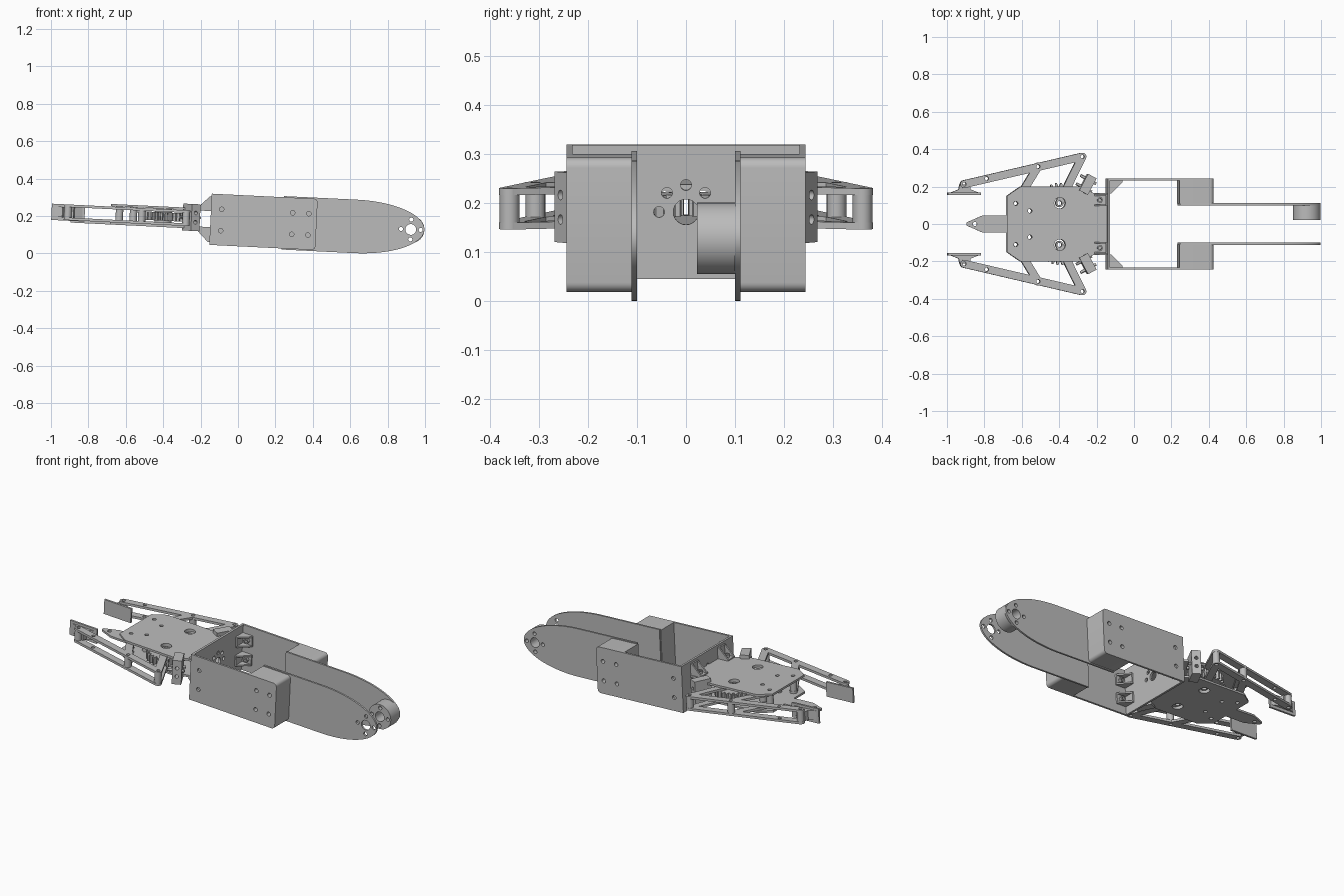
import bpy, bmesh, math
from mathutils import Matrix

cube = bpy.data.objects.get("Cube")
if cube:
    bpy.data.objects.remove(cube, do_unlink=True)

GREY = (0.5, 0.5, 0.5, 1)
grey = bpy.data.materials.new("plain_grey")
grey.use_nodes = True
grey.diffuse_color = GREY
grey.node_tree.nodes["Principled BSDF"].inputs["Base Color"].default_value = GREY

# The whole arm leans slightly down towards +x
TILT = Matrix.Translation((0, 0, 0.175)) @ Matrix.Rotation(math.radians(2.8), 4, 'Y')
PLANES = {
    'XY': Matrix.Identity(4),
    'XZ': Matrix(((1, 0, 0, 0), (0, 0, 1, 0), (0, 1, 0, 0), (0, 0, 0, 1))),
    'YZ': Matrix(((0, 0, 1, 0), (1, 0, 0, 0), (0, 1, 0, 0), (0, 0, 0, 1))),
}


def arc(cx, cy, rx, ry, start, end, n):
    return [(cx + rx * math.cos(math.radians(start + (end - start) * i / n)),
             cy + ry * math.sin(math.radians(start + (end - start) * i / n))) for i in range(n + 1)]


def circle(cx, cy, r, n=24):
    return arc(cx, cy, r, r, 0, 360, n)[:-1]


def rect(x0, x1, y0, y1):
    return [(x0, y0), (x1, y0), (x1, y1), (x0, y1)]


def capsule(p, q, r):
    a = math.degrees(math.atan2(q[1] - p[1], q[0] - p[0]))
    return arc(*q, r, r, a - 90, a + 90, 10) + arc(*p, r, r, a + 90, a + 270, 10)


def sheet(name, plane, outline, lo, hi, holes=(), place=Matrix.Identity(4)):
    """Extrude an outline, with round holes (x, y, r), between two levels."""
    curve = bpy.data.curves.new(name, 'CURVE')
    curve.dimensions, curve.fill_mode = '2D', 'BOTH'
    curve.extrude = abs(hi - lo) / 2
    for ring in [outline] + [circle(*h) for h in holes]:
        s = curve.splines.new('POLY')
        s.points.add(len(ring) - 1)
        for point, (x, y) in zip(s.points, ring):
            point.co = (x, y, 0, 1)
        s.use_cyclic_u = True
    helper = bpy.data.objects.new(name + "_outline", curve)
    bpy.context.collection.objects.link(helper)
    bpy.context.view_layer.update()
    graph = bpy.context.evaluated_depsgraph_get()
    mesh = bpy.data.meshes.new_from_object(helper.evaluated_get(graph))
    bpy.data.objects.remove(helper, do_unlink=True)
    mesh.transform(TILT @ place @ PLANES[plane] @ Matrix.Translation((0, 0, (lo + hi) / 2)))
    bm = bmesh.new()
    bm.from_mesh(mesh)
    bmesh.ops.remove_doubles(bm, verts=bm.verts, dist=1e-5)
    bmesh.ops.recalc_face_normals(bm, faces=bm.faces)
    for f in bm.faces:
        f.smooth = True
    bm.to_mesh(mesh)
    bm.free()
    mesh.set_sharp_from_angle(angle=math.radians(30))
    mesh.materials.clear()
    mesh.materials.append(grey)
    mesh.name = name
    ob = bpy.data.objects.new(name, mesh)
    bpy.context.collection.objects.link(ob)
    return ob


def corner_bracket(name, place):
    """Two triangular ribs, two flanges and a bolt; legs along local x and z."""
    leg, half, t = 0.068, 0.032, 0.009
    for s in (-1, 1):
        sheet(name + "_rib", 'XZ', [(0, 0), (leg, 0), (leg, t), (t, leg), (0, leg)],
              s * half, s * (half - t), place=place)
    sheet(name + "_foot", 'XY', rect(0, leg, -half, half), 0, t, place=place)
    sheet(name + "_back", 'YZ', rect(-half, half, 0, leg), 0, t, place=place)
    sheet(name + "_bolt", 'XY', circle(0.038, 0, 0.016, 6), t, 0.025,
          [(0.038, 0, 0.008, 12)], place)


# Cross wall with a shaft hole and a half ring of screw holes
ring = [(x, y, 0.011) for x, y in arc(0, 0, 0.055, 0.055, 0, 180, 4)]
sheet("cross_wall", 'YZ', rect(-0.244, 0.244, -0.137, 0.137), -0.147, -0.134,
      [(0, 0, 0.026)] + ring)

# Wrist mount holes on the long arm plates
WRIST = (0.925, -0.002)
wrist_holes = [(*WRIST, 0.029)] + [(x, y, 0.011) for x, y in circle(*WRIST, 0.053, 4)]
arm_outline = [(0.24, -0.143)] + arc(0.63, 0, 0.368, 0.143, -90, 90, 40) + [(0.24, 0.143)]
block_outline = ([(0.237, -0.137)] + arc(0.4, -0.117, 0.02, 0.02, -90, 0, 6)
                 + arc(0.4, 0.117, 0.02, 0.02, 0, 90, 6) + [(0.237, 0.137)])
block_holes = [(x, z, 0.012) for x in (0.29, 0.377) for z in (-0.059, 0.056)]

for side, label in ((1, "left"), (-1, "right")):
    # Side frame
    sheet(label + "_side_plate", 'XZ', rect(-0.147, 0.24, -0.137, 0.137),
          side * 0.232, side * 0.244, [(-0.09, z, 0.012) for z in (-0.058, 0.056)])
    sheet(label + "_spacer_block", 'XZ', block_outline, side * 0.109, side * 0.244, block_holes)
    sheet(label + "_arm_plate", 'XZ', arm_outline, side * 0.1, side * 0.111, wrist_holes)

    # Corner brackets inside the frame and between wall and gripper
    for level in (-1, 1):
        inside = Matrix(((1, 0, 0, -0.134), (0, 0, -side, side * 0.232),
                         (0, 1, 0, level * 0.057), (0, 0, 0, 1)))
        corner_bracket(label + "_frame_bracket", inside)
        outside = Matrix(((-1, 0, 0, -0.147), (0, 1, 0, side * 0.128),
                          (0, 0, level, level * 0.054), (0, 0, 0, 1)))
        corner_bracket(label + "_gripper_bracket", outside)

    # Gear
    gear_c = (-0.4, side * 0.112)
    teeth = []
    for i in range(24):
        for offset, r in ((0, 0.09), (0.3, 0.09), (0.5, 0.108), (0.8, 0.108)):
            a = 2 * math.pi * (i + offset) / 24
            teeth.append((gear_c[0] + r * math.cos(a), gear_c[1] + r * math.sin(a)))
    sheet(label + "_gear", 'XY', teeth, -0.02, 0.025, [(*gear_c, 0.03)])
    for low, high in ((-0.042, -0.02), (0.025, 0.048)):
        sheet(label + "_gear_hub", 'XY', circle(*gear_c, 0.045), low, high, [(*gear_c, 0.03)])

    # Paired linkage bars, upper and lower
    elbow, middle = (-0.278, side * 0.36), (-0.515, side * 0.307)
    outer, tip = (-0.79, side * 0.243), (-0.91, side * 0.213)
    anchor = (-0.635, side * 0.11)
    for lo, hi in ((-0.042, -0.028), (0.028, 0.042)):
        sheet(label + "_finger_bar", 'XY', capsule(elbow, tip, 0.021), lo, hi,
              [(*p, 0.01) for p in (elbow, middle, outer, tip)])
        sheet(label + "_drive_link", 'XY', capsule(elbow, gear_c, 0.021), lo, hi,
              [(*elbow, 0.01), (*gear_c, 0.012)])
        sheet(label + "_follower_link", 'XY', capsule(middle, anchor, 0.021), lo, hi,
              [(*middle, 0.01), (*anchor, 0.01)])
    for p in (elbow, middle, tip):
        sheet(label + "_joint_pin", 'XY', circle(*p, 0.02), -0.03, 0.03, [(*p, 0.01)])
    for p in (anchor, (-0.56, side * 0.07)):
        sheet(label + "_plate_spacer", 'XY', circle(*p, 0.02), -0.04, 0.045, [(*p, 0.011)])

    # Finger pad and its mount
    mount = [(-0.935, 0.21), (-0.88, 0.21), (-0.875, 0.185), (-0.83, 0.167),
             (-0.985, 0.167), (-0.94, 0.185)]
    sheet(label + "_pad_mount", 'XY', [(x, side * y) for x, y in mount], -0.028, 0.028)
    sheet(label + "_finger_pad", 'XY', rect(-0.998, -0.82, side * 0.156, side * 0.168),
          -0.045, 0.042)

    # Angled sensor bracket with two pegs
    place = (Matrix.Translation((-0.25, side * 0.212, 0.005))
             @ Matrix.Rotation(side * math.radians(-28), 4, 'Z'))
    sheet(label + "_angled_bracket", 'XZ', rect(-0.026, 0.026, -0.072, 0.072), -0.05, 0.05,
          [(0, z, 0.01) for z in (-0.025, 0.025)], place)
    for y in (-0.025, 0.025):
        sheet(label + "_bracket_peg", 'YZ', circle(y, 0, 0.008, 12), -0.055, 0.04, place=place)

# Boss on the inner face of the left arm plate
sheet("wrist_boss", 'XZ', circle(*WRIST, 0.073, 48), 0.022, 0.1, wrist_holes)

# Gripper plates above and below the gears
half = [(-0.682, 0.15), (-0.61, 0.2), (-0.275, 0.2), (-0.22, 0.165), (-0.14, 0.165)]
plate = half + [(x, -y) for x, y in reversed(half)]
plate_holes = [(x, s * y, r) for s in (1, -1)
               for x, y, r in ((-0.4, 0.112, 0.03), (-0.635, 0.11, 0.011), (-0.56, 0.07, 0.011))]
sheet("upper_gripper_plate", 'XY', plate, 0.044, 0.056, plate_holes)
sheet("lower_gripper_plate", 'XY', plate, -0.054, -0.042, plate_holes)
tongue = [(-0.67, 0.045), (-0.81, 0.045), (-0.895, 0.008), (-0.895, -0.008),
          (-0.81, -0.045), (-0.67, -0.045)]
sheet("front_tongue", 'XY', tongue, -0.054, -0.042, [(-0.85, 0, 0.011)])
